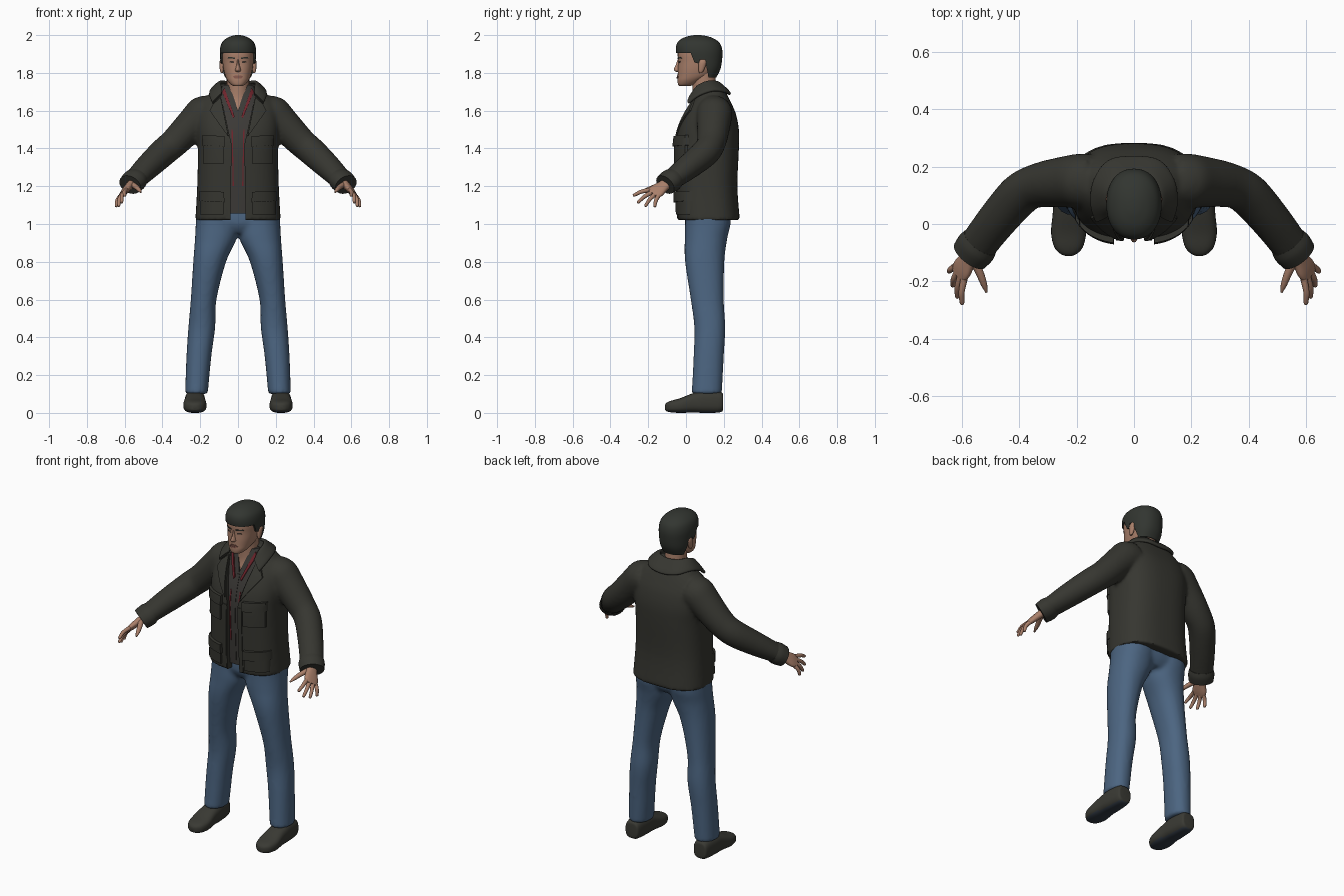
import bpy, bmesh, math
from mathutils import Vector
from mathutils.bvhtree import BVHTree

if "Cube" in bpy.data.objects:
    bpy.data.objects.remove(bpy.data.objects["Cube"])


def material(name, r, g, b):
    m = bpy.data.materials.new(name)
    m.use_nodes = True
    m.diffuse_color = (r, g, b, 1)
    m.node_tree.nodes["Principled BSDF"].inputs["Base Color"].default_value = (r, g, b, 1)
    return m


OLIVE = material("dark olive cloth", .037, .037, .030)
DENIM = material("blue denim", .072, .130, .220)
SKIN = material("skin", .40, .215, .145)
HAIR = material("dark hair", .032, .036, .030)
LEATHER = material("shoe leather", .042, .042, .034)
SOLE = material("shoe sole", .030, .040, .055)
SHIRT = material("grey shirt", .045, .042, .038)
RED = material("red trim", .16, .018, .025)
LIP = material("lip", .24, .10, .075)
EYE = material("dark eye", .05, .035, .028)


def spline(rows, steps):
    """Catmull-Rom through rows of equal-length number tuples."""
    out = []
    for i in range(len(rows) - 1):
        a, b, c, d = (rows[max(0, min(len(rows) - 1, i + k))] for k in (-1, 0, 1, 2))
        for s in range(steps):
            t = s / steps
            out.append([.5 * (2 * q + (r - p) * t + (2 * p - 5 * q + 4 * r - w) * t * t
                              + (3 * q - p - 3 * r + w) * t ** 3)
                        for p, q, r, w in zip(a, b, c, d)])
    return out + [list(rows[-1])]


def loft(bm, rings, e=2.0, seg=28, steps=4, mirror=False):
    """Skin superellipse rings, each (centre, u, v), with capped ends."""
    rows = spline([[*c, *u, *v] for c, u, v in rings], steps)
    for side in ((1, -1) if mirror else (1,)):
        loops = []
        for r in rows:
            c, u, v = Vector(r[:3]), Vector(r[3:6]), Vector(r[6:])
            loop = []
            for k in range(seg):
                a = 2 * math.pi * k / seg
                ca, sa = math.cos(a), math.sin(a)
                p = c + u * math.copysign(abs(ca) ** (2 / e), ca) + v * math.copysign(abs(sa) ** (2 / e), sa)
                loop.append(bm.verts.new((p.x * side, p.y, p.z)))
            loops.append(loop)
        for a, b in zip(loops, loops[1:]):
            for k in range(seg):
                j = (k + 1) % seg
                bm.faces.new((a[k], a[j], b[j], b[k]))
        bm.faces.new(loops[0])
        bm.faces.new(loops[-1])


def column(rows, cx=0):
    """Level rings from rows of (z, half width, front y, back y)."""
    return [((cx, (f + b) / 2, z), (w, 0, 0), (0, (b - f) / 2, 0)) for z, w, f, b in rows]


def tube(points):
    """Rings square to a path of (x, y, z, horizontal radius, other radius)."""
    ps, rings = [Vector(p[:3]) for p in points], []
    for i, p in enumerate(ps):
        d = (ps[min(i + 1, len(ps) - 1)] - ps[max(i - 1, 0)]).normalized()
        u = d.cross(Vector((0, 0, 1))).normalized()
        rings.append((p, u * points[i][3], u.cross(d) * points[i][4]))
    return rings


def finish(bm, name, mat, angle=50):
    bmesh.ops.recalc_face_normals(bm, faces=bm.faces)
    me = bpy.data.meshes.new(name)
    bm.to_mesh(me)
    bm.free()
    me.materials.append(mat)
    ob = bpy.data.objects.new(name, me)
    bpy.context.collection.objects.link(ob)
    shade(me, angle)
    return ob


def shade(me, angle=50):
    me.polygons.foreach_set("use_smooth", [True] * len(me.polygons))
    me.set_sharp_from_angle(angle=math.radians(angle))


def bake(ob):
    """Apply the modifiers of an object."""
    bpy.context.view_layer.update()
    dg = bpy.context.evaluated_depsgraph_get()
    me = bpy.data.meshes.new_from_object(ob.evaluated_get(dg))
    ob.modifiers.clear()
    ob.data = me
    shade(me)


def fuse(ob, size):
    m = ob.modifiers.new("fuse", "REMESH")
    m.mode, m.voxel_size = "VOXEL", size
    s = ob.modifiers.new("soften", "SMOOTH")
    s.factor, s.iterations = .5, 5
    bake(ob)


def cut(ob, outline, to_point, depth):
    """Remove a prism whose outline is placed by to_point and pushed along depth."""
    bm = bmesh.new()
    f = bm.faces.new([bm.verts.new(to_point(*p)) for p in outline])
    g = bmesh.ops.extrude_face_region(bm, geom=[f])["geom"]
    bmesh.ops.translate(bm, vec=depth, verts=[v for v in g if isinstance(v, bmesh.types.BMVert)])
    cutter = finish(bm, "cutter", ob.data.materials[0])
    cutter.hide_render = True
    m = ob.modifiers.new("cut", "BOOLEAN")
    m.operation, m.solver, m.object = "DIFFERENCE", "EXACT", cutter
    bake(ob)
    bpy.data.objects.remove(cutter)


def plate(name, target, corners, thick, mat, n=8, mirror=True):
    """Lay a four-cornered (x, z) patch on the front of a part."""
    tree = BVHTree.FromPolygons([v.co for v in target.data.vertices],
                                [p.vertices[:] for p in target.data.polygons])
    a, b, c, d = (Vector(p) for p in corners)
    bm = bmesh.new()
    for side in ((1, -1) if mirror else (1,)):
        grid = []
        for i in range(n + 1):
            for j in range(n + 1):
                s, t = i / n, j / n
                q = (a * (1 - s) + b * s) * (1 - t) + (d * (1 - s) + c * s) * t
                hit = tree.ray_cast(Vector((q.x * side, -1, q.y)), Vector((0, 1, 0)))[0]
                hit = hit or tree.find_nearest(Vector((q.x * side, 0, q.y)))[0]
                grid.append(bm.verts.new(hit + Vector((0, .003, 0))))
        fs = [bm.faces.new([grid[k] for k in (i * (n + 1) + j, i * (n + 1) + j + 1,
                                              (i + 1) * (n + 1) + j + 1, (i + 1) * (n + 1) + j)])
              for i in range(n) for j in range(n)]
        g = bmesh.ops.extrude_face_region(bm, geom=fs)["geom"]
        bmesh.ops.translate(bm, vec=(0, -thick - .003, 0),
                            verts=[v for v in g if isinstance(v, bmesh.types.BMVert)])
    return finish(bm, name, mat, 40)


def part(name, rings, mat, **kw):
    bm = bmesh.new()
    loft(bm, rings, **kw)
    return finish(bm, name, mat)


def front(x, z):
    return (x, -.3, z)


def both(half):
    return half + [(-x, z) for x, z in reversed(half)]


# Jacket: body and sleeves fused, then opened down the front
bm = bmesh.new()
loft(bm, column([(1.02, .226, -.045, .285), (1.2, .216, -.052, .272), (1.4, .212, -.056, .28),
                 (1.5, .218, -.042, .28), (1.58, .213, -.01, .265), (1.64, .195, .025, .24),
                 (1.69, .15, .055, .215), (1.72, .11, .075, .2), (1.745, .085, .085, .185)]), e=2.6, seg=48)
sleeve = [(.15, .15, 1.59, .095, .095), (.19, .15, 1.58, .095, .095), (.235, .147, 1.535, .09, .088),
          (.33, .135, 1.437, .078, .078), (.395, .105, 1.38, .075, .075), (.48, .01, 1.30, .07, .066),
          (.56, -.095, 1.22, .064, .05)]
loft(bm, tube(sleeve), mirror=True)
jacket = finish(bm, "jacket", OLIVE)
fuse(jacket, .011)
cut(jacket, both([(.042, .9), (.034, 1.42), (.088, 1.67), (.085, 1.85)]), front, (0, .4, 0))
part("cuffs", tube([(.535, -.062, 1.244, .066, .056), (.55, -.082, 1.229, .072, .061),
                    (.572, -.11, 1.208, .068, .056)]), OLIVE, mirror=True)

# Collar rolled around the neck: inner and outer edge pairs
half = [((.06, .155, 1.755), (.09, .22, 1.695)), ((.09, .11, 1.755), (.14, .15, 1.705)),
        ((.09, .06, 1.73), (.15, .07, 1.68)), ((.085, .035, 1.69), (.135, .012, 1.64))]
edges = [tuple(Vector((-p[0], p[1], p[2])) for p in pair) for pair in reversed(half)]
edges += [(Vector((0, .165, 1.75)), Vector((0, .235, 1.685)))]
edges += [tuple(Vector(p) for p in pair) for pair in half]
collar = []
for i, (a, b) in enumerate(edges):
    t = edges[min(i + 1, len(edges) - 1)][0] - edges[max(i - 1, 0)][0]
    collar.append(((a + b) / 2, (b - a) / 2, t.cross(b - a).normalized() * .011))
part("collar", collar, OLIVE, e=3)

# Lapels, plackets and patch pockets
plate("lapels", jacket, [(.036, 1.44), (.15, 1.60), (.132, 1.635), (.086, 1.675)], .009, OLIVE)
plate("front_facings", jacket, [(.044, 1.03), (.066, 1.03), (.062, 1.42), (.037, 1.42)], .004, OLIVE)
for name, x0, x1, top, low in (("chest", .075, .185, 1.465, 1.32), ("hip", .078, .2, 1.17, 1.05)):
    plate(name + "_pockets", jacket, [(x0, low), (x1, low), (x1, top), (x0, top)], .012, OLIVE)
    plate(name + "_pocket_flaps", jacket, [(x0 - .006, top - .055), (x1 + .006, top - .048),
                                           (x1 + .004, top + .006), (x0 - .004, top)], .02, OLIVE)

# Shirt with an open neck
shirt = part("shirt", column([(1.055, .19, -.022, .22), (1.2, .18, -.03, .22), (1.4, .18, -.034, .22),
                              (1.5, .175, -.02, .22), (1.6, .15, .012, .2), (1.68, .11, .04, .18),
                              (1.735, .08, .055, .165)]), SHIRT, e=2.5, seg=48)
cut(shirt, [(0, 1.6), (.065, 1.8), (-.065, 1.8)], front, (0, .4, 0))
plate("shirt_edging", shirt, [(.022, 1.2), (.028, 1.2), (.034, 1.5), (.028, 1.5)], .004, RED)
plate("shirt_collar_trim", shirt, [(.018, 1.57), (.026, 1.56), (.084, 1.70), (.072, 1.72)], .008, RED)
plate("shirt_placket", shirt, [(-.007, 1.07), (.007, 1.07), (.007, 1.59), (-.007, 1.59)], .003, SHIRT, mirror=False)

# Jeans: legs and hips fused
bm = bmesh.new()
legs = [(.22, .1, .06, .03, .19), (.207, .3, .066, .04, .2), (.192, .45, .071, .044, .208),
        (.182, .6, .068, .025, .2), (.15, .8, .087, -.005, .203), (.118, .92, .11, -.007, .218),
        (.112, 1.0, .112, -.005, .236), (.112, 1.08, .11, -.005, .236)]
loft(bm, [column([r[1:]], r[0])[0] for r in legs], e=2.2, steps=6, mirror=True)
loft(bm, column([(.95, .1, .03, .2), (1.0, .2, 0, .23), (1.08, .2, 0, .23)]), e=2.3)
fuse(finish(bm, "jeans", DENIM), .011)

# Shoes: rings along the foot as (y, half width, bottom, top)
foot = [(.197, .03, .03, .085), (.185, .044, .004, .11), (.1, .053, 0, .118), (.04, .055, .002, .105),
        (-.03, .061, 0, .078), (-.08, .05, .003, .064), (-.103, .03, .009, .053), (-.111, .012, .016, .042)]
shoes = part("shoes", [((.228, y, (a + b) / 2), (w, 0, 0), (0, 0, (b - a) / 2)) for y, w, a, b in foot],
             LEATHER, e=2.8, mirror=True)
shoes.data.materials.append(SOLE)
for p in shoes.data.polygons:
    p.material_index = int(p.normal.z < -.75)

# Hands: palm, four fingers and thumb
bm = bmesh.new()
first, last = Vector((.588, -.198, 1.185)), Vector((.628, -.142, 1.142))
wrist, knuckle = Vector((.558, -.092, 1.222)), (first + last) / 2
across = (last - first).normalized()
flat = across.cross(knuckle - wrist).normalized()
loft(bm, [(wrist.lerp(knuckle, t), across * w, flat * h)
          for t, w, h in ((0, .028, .022), (.4, .034, .02), (.8, .043, .017), (1.1, .038, .011))], e=2.4, mirror=True)
tips = [(.6, -.281, 1.15), (.617, -.258, 1.112), (.633, -.217, 1.093), (.646, -.167, 1.09)]
for i, tip in enumerate(tips):
    root, tip = first.lerp(last, (i + .4) / 3.8), Vector(tip)
    mid = root.lerp(tip, .5) + Vector((.005, -.002, .005))
    loft(bm, tube([(*root, .012, .012), (*mid, .0105, .0105), (*root.lerp(tip, .93), .008, .008),
                   (*tip, .003, .003)]), seg=12, mirror=True)
loft(bm, tube([(.562, -.12, 1.21, .017, .016), (.538, -.17, 1.195, .014, .013),
               (.523, -.21, 1.18, .011, .01), (.514, -.238, 1.168, .004, .004)]), seg=12, mirror=True)
finish(bm, "hands", SKIN)

# Neck, head, nose and ears
part("neck", column([(1.5, .085, .01, .17), (1.6, .08, .022, .17), (1.66, .066, .035, .165),
                     (1.72, .06, .035, .16), (1.8, .06, .03, .155)]), SKIN)
head = part("head", column([(1.73, .022, -.034, .02), (1.738, .038, -.042, .045), (1.76, .056, -.045, .085),
                            (1.785, .068, -.044, .13), (1.82, .077, -.043, .155), (1.86, .082, -.041, .168),
                            (1.9, .084, -.044, .172), (1.94, .08, -.035, .165), (1.975, .055, 0, .13)]), SKIN, e=2.3, seg=40)
part("nose", column([(1.872, .006, -.044, 0), (1.845, .009, -.053, 0), (1.822, .014, -.064, 0),
                     (1.812, .016, -.062, 0), (1.804, .009, -.05, 0)]), SKIN, seg=16)
part("ears", column([(1.8, .005, .07, .085), (1.815, .01, .066, .095), (1.85, .013, .066, .108),
                     (1.868, .009, .075, .105), (1.872, .003, .085, .098)], .086), SKIN, seg=16, mirror=True)

# Painted face details
plate("eyes", head, [(.02, 1.853), (.046, 1.854), (.042, 1.863), (.024, 1.863)], .002, EYE)
plate("eyebrows", head, [(.015, 1.874), (.055, 1.877), (.052, 1.884), (.016, 1.882)], .004, HAIR)
plate("lips", head, [(-.027, 1.779), (.027, 1.779), (.016, 1.787), (-.016, 1.787)], .004, LIP, mirror=False)
plate("lower_lip", head, [(-.016, 1.77), (.016, 1.77), (.025, 1.778), (-.025, 1.778)], .005, LIP, mirror=False)

# Hair trimmed along the hairline seen from the side
hair = part("hair", column([(1.775, .07, .05, .16), (1.82, .086, 0, .182), (1.87, .094, -.04, .191),
                            (1.92, .096, -.054, .192), (1.96, .085, -.046, .177), (1.985, .058, -.015, .14),
                            (1.997, .028, .025, .1), (2.0, .008, .05, .07)]), HAIR, e=2.2, seg=40)
cut(hair, [(-.2, 1.9), (-.05, 1.905), (.025, 1.905), (.045, 1.855), (.066, 1.85), (.075, 1.872), (.1, 1.87),
           (.115, 1.8), (.13, 1.7), (-.2, 1.7)], lambda y, z: (-.3, y, z), (.6, 0, 0))
